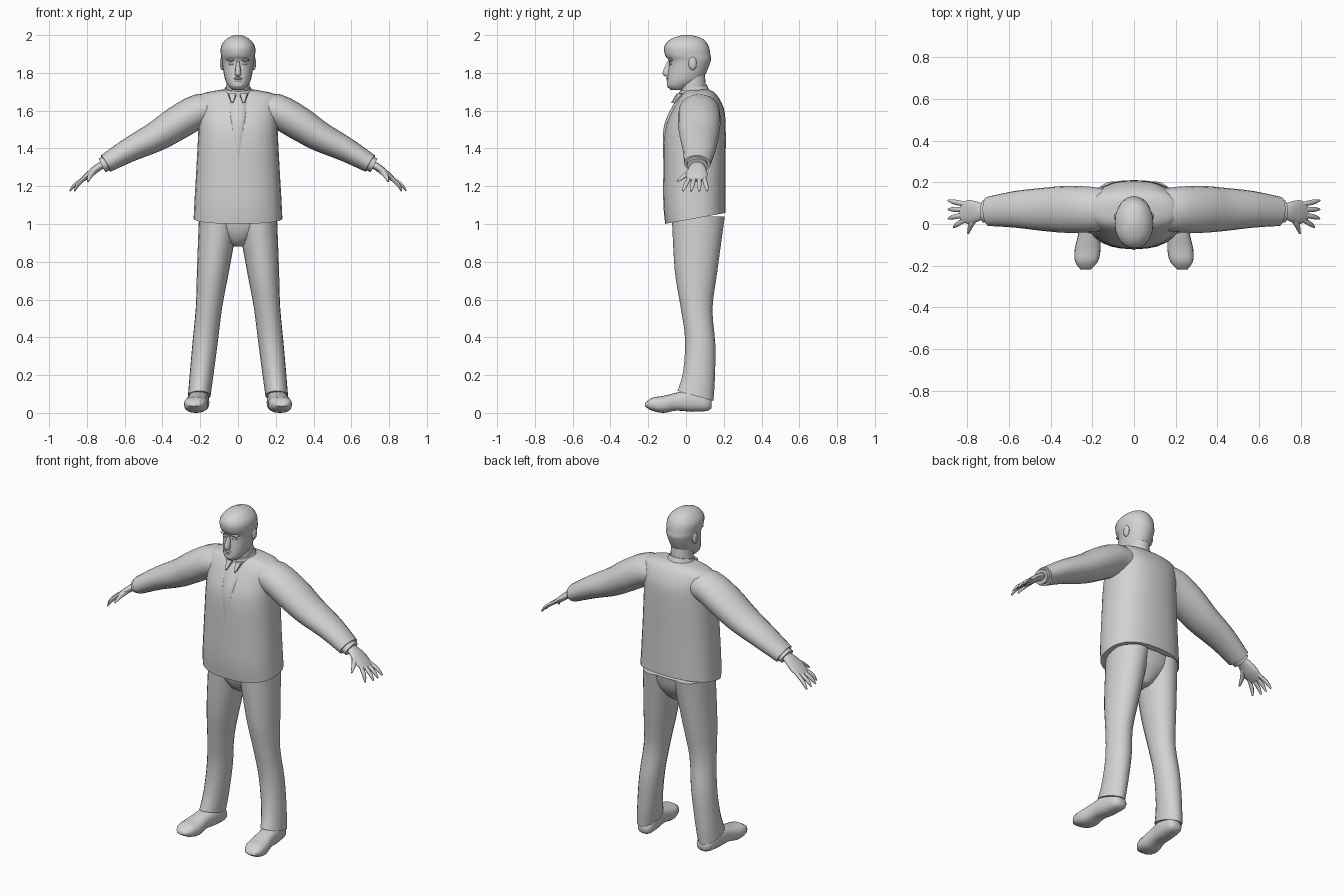
import bpy, bmesh, math
from mathutils import Vector

if "Cube" in bpy.data.objects:
    bpy.data.objects.remove(bpy.data.objects["Cube"], do_unlink=True)

grey = bpy.data.materials.new("plain grey")
grey.use_nodes = True
grey.diffuse_color = (.65, .65, .65, 1)
grey.node_tree.nodes["Principled BSDF"].inputs["Base Color"].default_value = grey.diffuse_color
parts = []


def blend(pair, rings, index):
    """Value running evenly from the first ring to the last."""
    return pair[0] + (pair[1] - pair[0]) * index / (len(rings) - 1)


def smooth(rows, steps=3):
    """Fill in rows along a smooth curve through the given ones."""
    keys = [Vector(row) for row in rows]
    padded = [keys[0], *keys, keys[-1]]
    result = []
    for before, start, end, after in zip(padded, keys, keys[1:], padded[3:]):
        leave, arrive = (end - before) / 2, (after - start) / 2
        for step in range(steps):
            t = step / steps
            curve = (2 * start - 2 * end + leave + arrive) * t ** 3
            curve += (3 * end - 3 * start - 2 * leave - arrive) * t ** 2
            result.append(curve + leave * t + start)
    return result + [keys[-1]]


def loft(name, rings, sides=20, power=2):
    """Skin a closed body over rings given as (centre, across, up) vectors."""
    bm = bmesh.new()
    loops = []
    for centre, across, up in rings:
        loop = []
        for i in range(sides):
            angle = math.tau * i / sides
            c, s = math.cos(angle), math.sin(angle)
            c = math.copysign(abs(c) ** (2 / power), c)
            s = math.copysign(abs(s) ** (2 / power), s)
            loop.append(bm.verts.new(Vector(centre) + Vector(across) * c + Vector(up) * s))
        loops.append(loop)
    for low, high in zip(loops, loops[1:]):
        for i in range(sides):
            j = (i + 1) % sides
            bm.faces.new((low[i], low[j], high[j], high[i]))
    bm.faces.new(loops[0][::-1])
    bm.faces.new(loops[-1])
    bmesh.ops.recalc_face_normals(bm, faces=bm.faces)
    mesh = bpy.data.meshes.new(name)
    bm.to_mesh(mesh)
    bm.free()
    mesh.materials.append(grey)
    obj = bpy.data.objects.new(name, mesh)
    bpy.context.collection.objects.link(obj)
    parts.append(obj)


def column(name, rows, tilt=(0, 0), middle=lambda z: 0, **shape):
    """Upright body; rows are (z, front y, back y, half width)."""
    rows = smooth(rows)
    rings = []
    for i, (z, front, back, half) in enumerate(rows):
        depth = (back - front) / 2
        up = (0, depth, depth * blend(tilt, rows, i))
        rings.append(((middle(z), (front + back) / 2, z), (half, 0, 0), up))
    loft(name, rings, **shape)


def limb(name, rows, side, flat=(1, 1), **shape):
    """Body along a path of (x, y, z, half height); flat is width over height."""
    rows = smooth(rows)
    rings = []
    for i, row in enumerate(rows):
        along = (rows[min(i + 1, len(rows) - 1)] - rows[max(i - 1, 0)]).xyz.normalized()
        up = Vector((-along.z, 0, along.x)).normalized()
        across = up.cross(along) * blend(flat, rows, i)
        mirror = Vector((side, 1, 1))
        rings.append((row.xyz * mirror, across * row.w * mirror, up * row.w * mirror))
    loft(name, rings, **shape)


def ball(name, centre, size, bands=8):
    """Small ellipsoid for a facial feature."""
    x, y, z = centre
    wide, deep, high = size
    rings = []
    for i in range(bands):
        angle = math.pi * (i + .2) / (bands - .6)
        r = math.sin(angle)
        rings.append(((x, y, z - high * math.cos(angle)), (wide * r, 0, 0), (0, deep * r, 0)))
    loft(name, rings, sides=12)


# Jacket body with a hem that rises toward the back
column("jacket_body", [
    (1.03, -.11, .21, .235),
    (1.13, -.12, .21, .23),
    (1.3, -.12, .21, .22),
    (1.5, -.115, .21, .21),
    (1.6, -.08, .2, .21),
    (1.68, -.03, .16, .21),
    (1.71, 0, .12, .09)], tilt=(.18, .05), sides=28, power=2.4)

# Shirt front showing between the lapels
column("shirt_front", [
    (1.33, -.12, -.1, .01),
    (1.5, -.12, -.06, .04),
    (1.6, -.085, -.02, .055),
    (1.69, -.03, .03, .06)], sides=12)

# Neck and shirt collar
column("neck", [(1.66, -.03, .11, .064), (1.79, -.03, .1, .06)], tilt=(.2, 0))
column("collar", [
    (1.67, -.045, .13, .09),
    (1.72, -.035, .11, .07)], tilt=(.25, .25))

# Head, with the fringe standing proud of the face
column("head", [
    (1.71, -.08, 0, .03),
    (1.73, -.1, .03, .05),
    (1.77, -.1, .09, .07),
    (1.86, -.09, .13, .085),
    (1.89, -.11, .13, .09),
    (1.94, -.115, .12, .09),
    (1.98, -.08, .09, .06),
    (2, -.02, .03, .02)], sides=24, power=2.1)

# Face features
column("nose", [
    (1.78, -.11, -.07, .01),
    (1.8, -.126, -.07, .017),
    (1.86, -.1, -.07, .008)], sides=10)
ball("upper_lip", (0, -.094, 1.77), (.026, .012, .006))
ball("lower_lip", (0, -.092, 1.757), (.023, .012, .006))
ball("chin", (0, -.085, 1.735), (.03, .017, .016))

for side, label in ((1, "left"), (-1, "right")):
    # Brow, eye and ear
    ball(label + "_brow", (side * .036, -.08, 1.868), (.025, .014, .007))
    ball(label + "_eye", (side * .033, -.077, 1.847), (.014, .012, .007))
    ball(label + "_ear", (side * .084, .035, 1.85), (.012, .022, .036))

    # Collar point
    column(label + "_collar_point", [
        (1.64, -.08, -.06, .005),
        (1.69, -.05, 0, .025)], middle=lambda z: side * .03, sides=8)

    # Sleeve and shirt cuff
    limb(label + "_sleeve", [
        (.1, .07, 1.6, .08),
        (.2, .07, 1.6, .09),
        (.32, .07, 1.535, .09),
        (.43, .07, 1.465, .08),
        (.57, .07, 1.395, .065),
        (.7, .06, 1.32, .05)], side, flat=(1.15, 1.4))
    limb(label + "_cuff", [
        (.68, .06, 1.33, .04),
        (.72, .06, 1.31, .04)], side, flat=(1.35, 1.35))

    # Palm, thumb and four evenly fanned fingers
    limb(label + "_palm", [
        (.7, .06, 1.32, .02),
        (.74, .06, 1.3, .02),
        (.79, .057, 1.26, .018),
        (.83, .057, 1.23, .01)], side, flat=(1.2, 4.2), sides=16)
    limb(label + "_thumb", [
        (.75, .045, 1.29, .016),
        (.78, 0, 1.26, .014),
        (.795, -.046, 1.225, .005)], side, sides=8)
    for i, finger in enumerate(("index", "middle", "ring", "little")):
        start = Vector((.81, .02 + .025 * i, 1.245))
        tip = Vector((.865 if finger == "index" else .89, .043 * i - .016, 1.175))
        knuckle = start.lerp(tip, .6) + Vector((.005, 0, .005))
        limb(f"{label}_{finger}_finger", [
            (*start, .01), (*knuckle, .01), (*tip, .004)], side, flat=(1.2, 1.2), sides=8)

    # Trouser leg, leaning outward to the ankle
    column(label + "_trouser_leg", [
        (.09, -.045, .145, .06),
        (.2, -.015, .153, .063),
        (.38, -.005, .155, .067),
        (.56, -.03, .14, .07),
        (.75, -.06, .165, .085),
        (1.04, -.075, .205, .106)], tilt=(-.28, 0), middle=lambda z: side * (.215 - .11 * z))

    # Shoe, skinned from heel to toe as (y, bottom, top, half width)
    shoe = smooth([
        (.135, .025, .065, .025),
        (.11, .01, .09, .046),
        (.03, .006, .12, .053),
        (-.05, .012, .107, .053),
        (-.12, 0, .09, .062),
        (-.18, .012, .08, .055),
        (-.218, .035, .05, .025)])
    loft(label + "_shoe", [
        ((side * (.21 - y / 10), y, (low + top) / 2), (half, 0, 0), (0, 0, (top - low) / 2))
        for y, low, top, half in shoe], power=2.5)

# Seat of the trousers joining both legs
column("trouser_seat", [
    (.88, .01, .12, .03),
    (.91, -.03, .15, .07),
    (.97, -.06, .185, .14),
    (1.04, -.07, .2, .2)], power=2.3)

# Smooth shading that keeps the hems and cuffs crisp
bpy.ops.object.select_all(action="DESELECT")
for part in parts:
    part.select_set(True)
bpy.context.view_layer.objects.active = parts[0]
bpy.ops.object.shade_smooth_by_angle(angle=math.radians(50))
